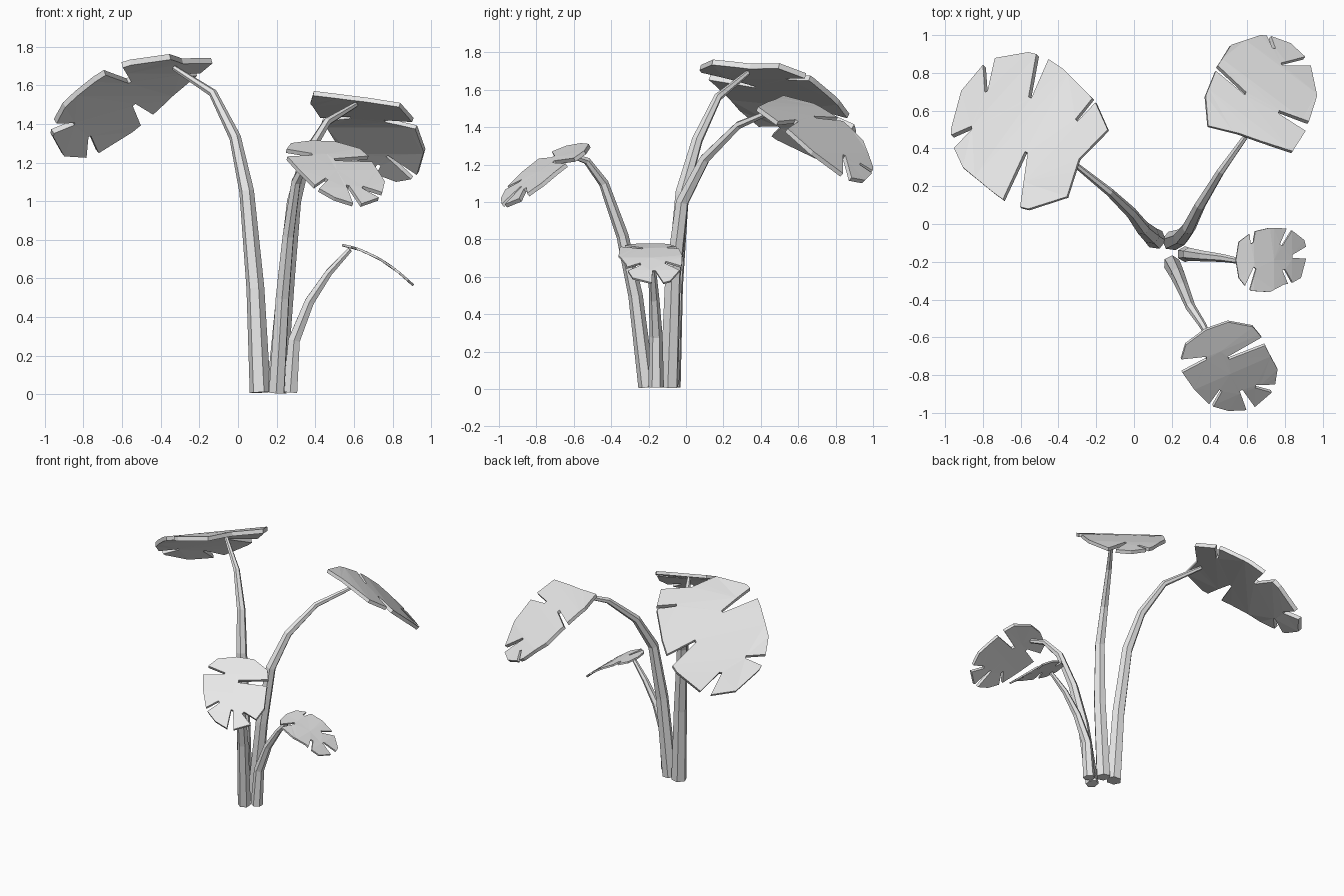
import bpy, bmesh, math
from mathutils import Vector

default_cube = bpy.data.objects.get("Cube")
if default_cube:
    bpy.data.objects.remove(default_cube)

# Single plain colour shared by stems and leaves
plant_grey = bpy.data.materials.new("plant_grey")
plant_grey.use_nodes = True
colour = (0.8, 0.8, 0.8, 1)
plant_grey.diffuse_color = colour
plant_grey.node_tree.nodes["Principled BSDF"].inputs["Base Color"].default_value = colour


def add_object(name, mesh):
    mesh.materials.clear()
    mesh.materials.append(plant_grey)
    obj = bpy.data.objects.new(name, mesh)
    bpy.context.collection.objects.link(obj)
    return obj


def polar(angle, radius):
    a = math.radians(angle)
    return Vector((math.cos(a), math.sin(a), 0)) * radius


def rim_radius(rim, angle):
    """Radius between the evenly spaced rim values, in hundredths."""
    step = 360 / len(rim)
    i, t = divmod((angle % 360) / step, 1)
    i = int(i)
    return (rim[i] * (1 - t) + rim[(i + 1) % len(rim)] * t) / 100


def leaf_outline(rim, slits):
    """Rim corners in angular order, with a narrow slit cut at each mouth."""
    step = 360 / len(rim)
    parts = []
    for i, radius in enumerate(rim):
        angle = i * step
        if not any(start - 3 < angle < end + 3 for start, end, _, _ in slits):
            parts.append((angle, [polar(angle, radius / 100)]))
    for start, end, inner_angle, inner_radius in slits:
        first = polar(start, rim_radius(rim, start))
        last = polar(end, rim_radius(rim, end))
        inner = polar(inner_angle, inner_radius / 100)
        side = (last - first).normalized() * 0.008
        parts.append((start, [first, inner - side, inner + side, last]))
    parts.sort(key=lambda part: part[0])
    return [point for _, points in parts for point in points]


def make_leaf(name, centre, joint, heading, droop, thickness, rim, slits):
    """Flat slit blade, creased across its length and bent downwards."""
    centre, joint = Vector((*centre, 0)), Vector((*joint, 0))
    heading = Vector((*heading, 0)).normalized()
    bm = bmesh.new()
    bm.faces.new([bm.verts.new(centre + p) for p in leaf_outline(rim, slits)])

    def crease(point, normal):
        bmesh.ops.bisect_plane(bm, geom=bm.verts[:] + bm.edges[:] + bm.faces[:],
                               plane_co=point, plane_no=normal, dist=0.0001)

    size = max(rim) / 100
    crease(centre, heading.cross(Vector((0, 0, 1))))
    for offset in (-0.4, 0.1, 0.55):
        crease(centre + heading * size * offset, heading)
    height, slope, bend = droop
    for v in bm.verts:
        s = (v.co - joint).dot(heading)
        v.co.z = height - slope * s - bend * s * s
    bmesh.ops.triangulate(bm, faces=bm.faces[:])
    bmesh.ops.recalc_face_normals(bm, faces=bm.faces[:])
    if sum(f.normal.z for f in bm.faces) < 0:
        bmesh.ops.reverse_faces(bm, faces=bm.faces[:])
    mesh = bpy.data.meshes.new(name)
    bm.to_mesh(mesh)
    bm.free()
    solid = add_object(name, mesh).modifiers.new("thickness", "SOLIDIFY")
    solid.thickness = thickness
    solid.offset = -1


def make_stem(name, base_radius, points):
    """Six-sided tapering tube along a short path."""
    curve = bpy.data.curves.new(name, "CURVE")
    curve.dimensions = "3D"
    curve.bevel_depth = 1
    curve.bevel_resolution = 1
    curve.use_fill_caps = True
    spline = curve.splines.new("POLY")
    spline.use_smooth = False
    spline.points.add(len(points) - 1)
    for i, (target, point) in enumerate(zip(spline.points, points)):
        t = i / (len(points) - 1)
        target.co = (*point, 1)
        target.radius = base_radius * (1 - t) + 0.014 * t
    helper = bpy.data.objects.new(name + "_path", curve)
    mesh = bpy.data.meshes.new_from_object(helper)
    bpy.data.objects.remove(helper)
    mesh.name = name
    add_object(name, mesh)


# Stems, from the clustered base up to each leaf
make_stem("tall_left_stem", 0.055, [
    (.115, -.08, .01), (.09, -.06, .55), (.045, -.02, 1.05),
    (-.015, .06, 1.33), (-.13, .17, 1.56), (-.33, .33, 1.69)])
make_stem("back_right_stem", 0.052, [
    (.2, -.09, .01), (.25, -.07, .6), (.29, -.02, 1),
    (.35, .1, 1.23), (.46, .28, 1.41), (.61, .49, 1.5)])
make_stem("front_stem", 0.045, [
    (.2, -.21, .01), (.23, -.27, .5), (.26, -.34, .82),
    (.3, -.44, 1.1), (.36, -.53, 1.22), (.41, -.62, 1.25)])
make_stem("short_side_stem", 0.042, [
    (.27, -.16, .01), (.29, -.16, .28), (.37, -.17, .48),
    (.47, -.18, .63), (.58, -.2, .75)])

# Leaves: centre, joint, heading, droop, thickness, rim, slits
make_leaf("large_left_leaf", (-.56, .5), (-.31, .32), (-.74, .67),
          (1.74, .3, .55), 0.03,
          [42, 37, 37, 41, 42, 41, 41, 40, 38, 42, 41, 31],
          [(22, 26, 11, 26), (74, 84, 87, 17), (115, 125, 138, 30),
           (184, 194, 178, 30), (250, 264, 265, 12)])
make_leaf("back_right_leaf", (.67, .68), (.6, .48), (.6, .8),
          (1.54, .4, .8), 0.025,
          [30, 31, 32, 32, 31, 27, 29, 32, 23, 24, 34, 29],
          [(31, 41, 56, 20), (80, 84, 74, 26), (145, 151, 172, 8),
           (322, 332, 318, 13)])
make_leaf("front_leaf", (.5, -.77), (.4, -.61), (.4, -.92),
          (1.29, .5, .5), 0.022,
          [26, 23, 26, 25, 24, 26, 25, 21, 21, 22, 24, 26],
          [(33, 44, 90, 6), (168, 184, 153, 13), (241, 248, 250, 12),
           (294, 305, 301, 13), (332, 342, 328, 17)])
make_leaf("small_side_leaf", (.72, -.19), (.56, -.2), (1, 0),
          (.775, .2, 1.1), 0.012,
          [19, 21, 19, 17, 17, 19, 18, 19, 19, 17, 15, 19],
          [(2, 20, 9, 12), (53, 62, 53, 10), (117, 128, 137, 13),
           (226, 236, 208, 9), (307, 315, 324, 9)])
